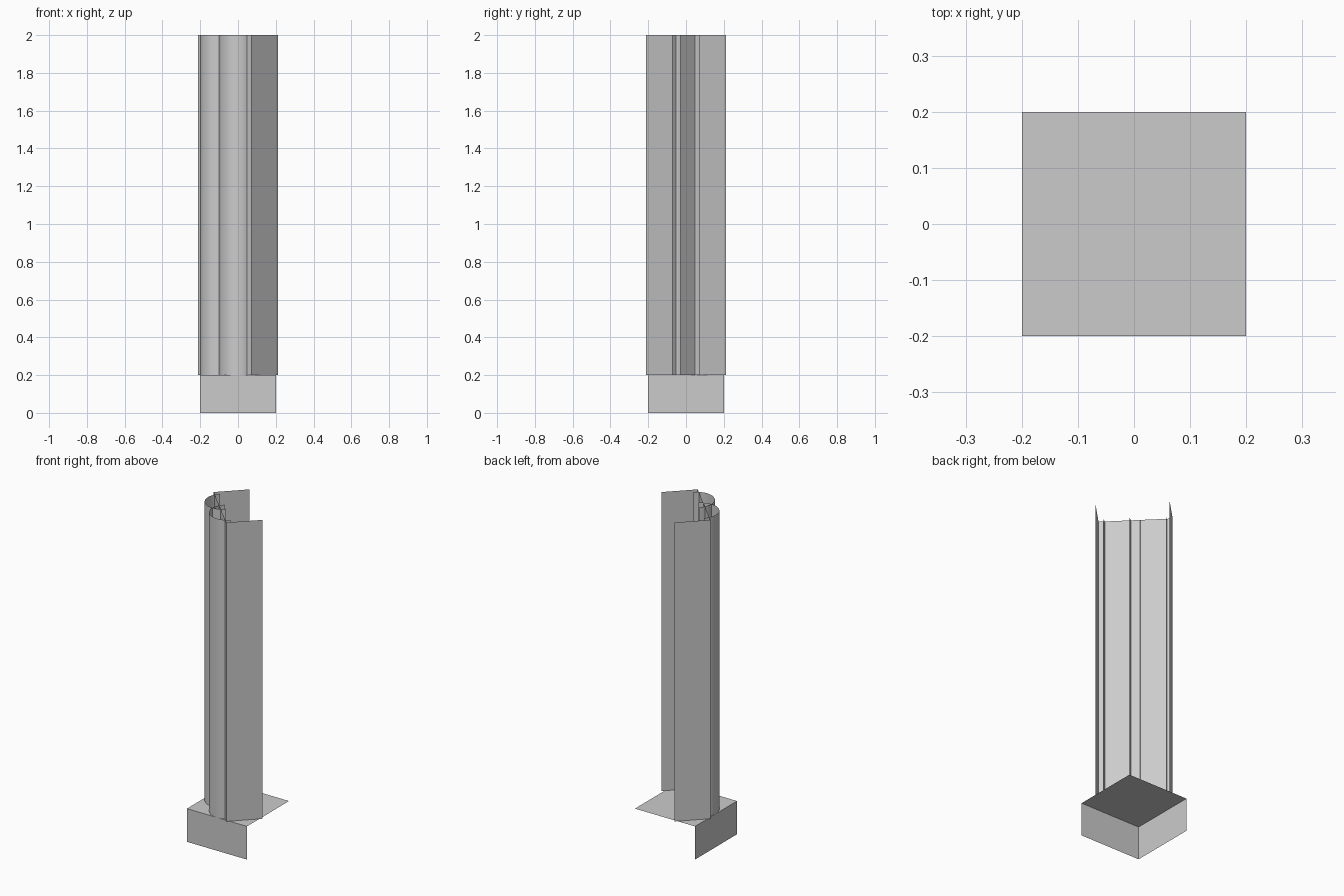
import bpy, math

if "Cube" in bpy.data.objects:
    bpy.data.objects.remove(bpy.data.objects["Cube"])

BASE_TOP, TOP = 0.2, 2.0
R = 0.1          # shaft radius
H = 0.2          # half size of the square plinth


def mesh_object(name, verts, faces):
    mesh = bpy.data.meshes.new(name)
    mesh.from_pydata(verts, [], faces)
    mesh.update()
    obj = bpy.data.objects.new(name, mesh)
    bpy.context.collection.objects.link(obj)
    return obj


def extrude_path(name, path, smooth=False):
    """Open vertical sheet raised from an open plan path."""
    n = len(path)
    verts = [(x, y, z) for z in (BASE_TOP, TOP) for x, y in path]
    faces = [(i, i + 1, n + i + 1, n + i) for i in range(n - 1)]
    obj = mesh_object(name, verts, faces)
    for p in obj.data.polygons:
        p.use_smooth = smooth
    return obj


def diagonal(s, d):
    """Plan point from distances along and across the 45 degree wall."""
    k = math.sqrt(0.5)
    return ((s + d) * k, (d - s) * k)


# Plinth: only top, front and left faces
mesh_object("plinth",
            [(-H, -H, 0), (H, -H, 0), (-H, H, 0),
             (-H, -H, BASE_TOP), (H, -H, BASE_TOP), (H, H, BASE_TOP), (-H, H, BASE_TOP)],
            [(0, 1, 4, 3), (2, 0, 3, 6), (3, 4, 5, 6)])

# Three-sided pier set diagonally
extrude_path("pier", [diagonal(s, d) for s, d in
                      ((-0.2, 0.1), (-0.2, -0.1), (0.2, -0.1), (0.2, 0.1))])

# Pair of overlapping half-round shafts on the outer face
SEG = 24
for name, cx, cy in (("front_shaft", 0, -R), ("left_shaft", -R, 0)):
    angles = [math.radians(135 + 180 * i / SEG) for i in range(SEG + 1)]
    extrude_path(name, [(cx + R * math.cos(a), cy + R * math.sin(a)) for a in angles], True)
